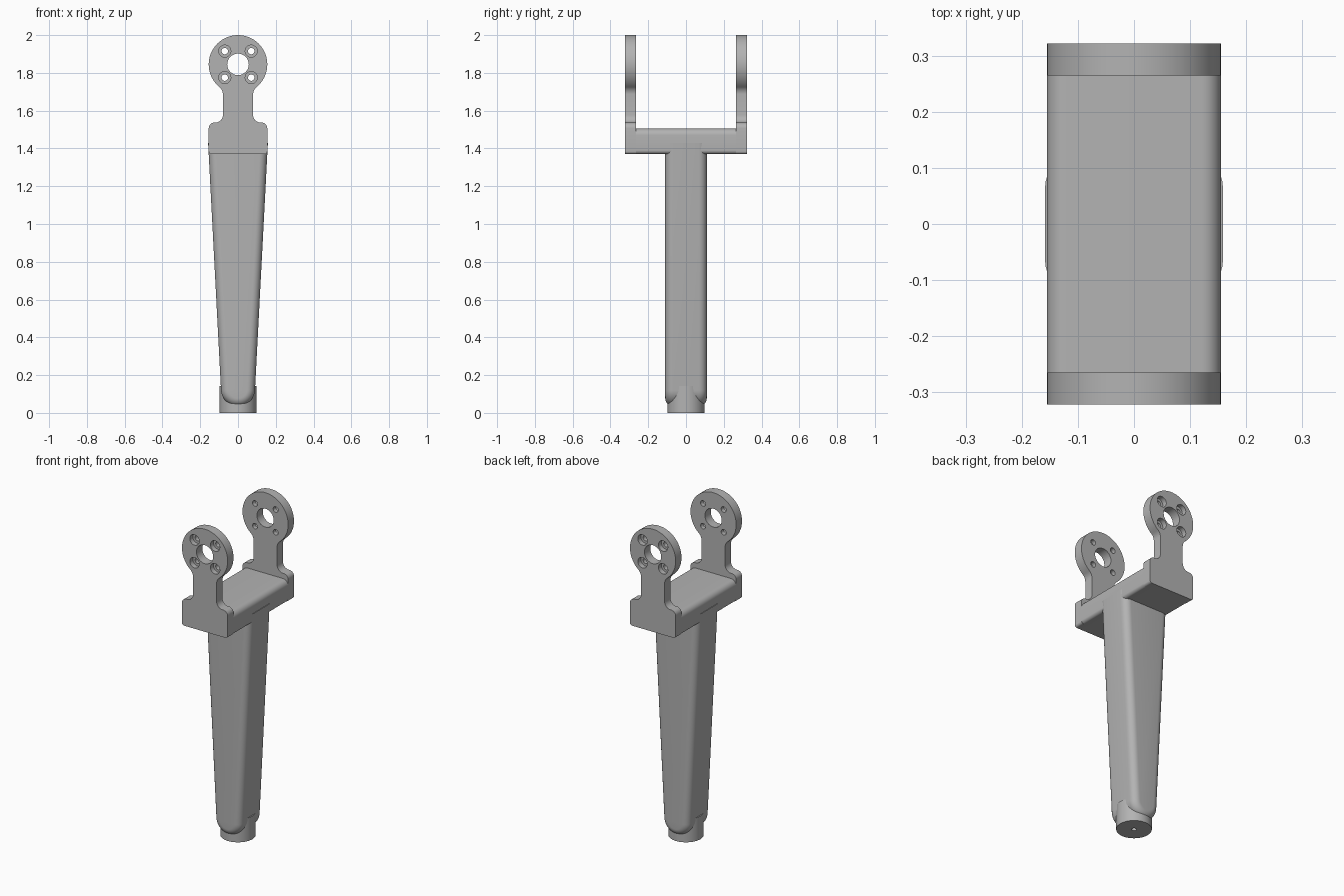
import bpy, bmesh
from math import pi, sin, cos, tan, atan, atan2, radians, hypot
from mathutils import Matrix

cube = bpy.data.objects.get("Cube")
if cube:
    bpy.data.objects.remove(cube, do_unlink=True)

# Single flat material
grey = bpy.data.materials.new("neutral_grey")
grey.use_nodes = True
GREY = (0.45, 0.45, 0.45, 1)
grey.diffuse_color = GREY
grey.node_tree.nodes["Principled BSDF"].inputs["Base Color"].default_value = GREY


def make_object(name, bm):
    bmesh.ops.recalc_face_normals(bm, faces=bm.faces)
    mesh = bpy.data.meshes.new(name)
    bm.to_mesh(mesh)
    bm.free()
    mesh.materials.append(grey)
    obj = bpy.data.objects.new(name, mesh)
    bpy.context.collection.objects.link(obj)
    return obj


def loft(name, rings):
    """Skin matching closed (x, z) outlines placed at given y, capped at both ends."""
    bm = bmesh.new()
    loops = [[bm.verts.new((x, y, z)) for x, z in outline] for y, outline in rings]
    for a, b in zip(loops, loops[1:]):
        for i in range(len(a)):
            j = (i + 1) % len(a)
            bm.faces.new((a[i], a[j], b[j], b[i]))
    bm.faces.new(loops[0])
    bm.faces.new(loops[-1])
    return make_object(name, bm)


def arc(cx, cz, r, start, end, steps=8):
    return [(cx + r * cos(start + (end - start) * i / steps),
             cz + r * sin(start + (end - start) * i / steps)) for i in range(steps + 1)]


def mirrored(half):
    """Close a right-hand outline with its reflection, skipping points on the axis."""
    return half + [(-x, z) for x, z in reversed(half) if x > 1e-6]


def add_cylinder(bm, r, depth, matrix, segments=32):
    bmesh.ops.create_cone(bm, cap_ends=True, segments=segments, radius1=r,
                          radius2=r, depth=depth, matrix=matrix)


def cut(obj, cylinders):
    """Subtract cylinders, each given as radius, depth and matrix."""
    bm = bmesh.new()
    for r, depth, matrix in cylinders:
        add_cylinder(bm, r, depth, matrix)
    cutter = make_object("hole_cutter", bm)
    cutter.hide_render = True
    mod = obj.modifiers.new("holes", "BOOLEAN")
    mod.operation, mod.solver, mod.object = "DIFFERENCE", "EXACT", cutter
    bpy.context.view_layer.objects.active = obj
    bpy.ops.object.modifier_apply(modifier=mod.name)
    bpy.data.objects.remove(cutter, do_unlink=True)


W = 0.155            # half width of the head
BOTTOM, DECK = 1.37, 1.505
EYE_Z = 1.845        # centre of the ear rings
INNER, OUTER = 0.265, 0.322
parts = []

# Ear plates: rounded foot, narrow neck and ring blended with fillets
NECK, BLEND, LEDGE = 0.08, 0.05, 1.537
bx = NECK + BLEND
bz = EYE_Z - ((W + BLEND) ** 2 - bx ** 2) ** 0.5
touch = atan2(bz - EYE_Z, bx)
ear_half = (arc(W - 0.015, BOTTOM + 0.015, 0.015, -pi / 2, 0)
            + arc(W - 0.03, LEDGE - 0.03, 0.03, 0, pi / 2)
            + arc(NECK + 0.04, LEDGE + 0.04, 0.04, -pi / 2, -pi)
            + arc(bx, bz, BLEND, pi, touch + pi)
            + arc(0, EYE_Z, W, touch, pi / 2, 32)[1:])
ear_outline = mirrored(ear_half)

turn = Matrix.Rotation(pi / 2, 4, "X")
bolts = [(sx * 0.07, EYE_Z + sz * 0.07) for sx in (-1, 1) for sz in (-1, 1)]
for name, side in (("front_ear", -1), ("back_ear", 1)):
    ear = loft(name, [(side * INNER, ear_outline), (side * OUTER, ear_outline)])
    place = lambda x, z, y: Matrix.Translation((x, side * y, z)) @ turn
    cut(ear, [(0.057, 0.3, place(0, EYE_Z, 0.29))]
        + [(0.017, 0.3, place(x, z, 0.29)) for x, z in bolts])
    cut(ear, [(0.032, 0.06, place(x, z, OUTER)) for x, z in bolts])
    parts.append(ear)

# Crossbar between the ears with rounded long edges
bar_outline = mirrored(arc(W - 0.02, BOTTOM + 0.02, 0.02, -pi / 2, 0)
                       + arc(W - 0.035, DECK - 0.035, 0.035, 0, pi / 2))
parts.append(loft("crossbar", [(-INNER - 0.005, bar_outline), (INNER + 0.005, bar_outline)]))

# Tapered column: U outline whose rim is rounded towards front and back
TIP_R, TIP_Z, TOP, DEPTH, RIM = 0.09, 0.125, 1.43, 0.11, 0.042
taper = atan((W - TIP_R) / (BOTTOM - TIP_Z))


def column_outline(inset):
    r = TIP_R - inset
    x = r / cos(taper) + (TOP - TIP_Z) * tan(taper)
    return mirrored(arc(0, TIP_Z, r, -pi / 2, -taper, 14)[0:] + [(x, TOP)])


steps = [i * pi / 2 / 8 for i in range(9)]
half_rings = [(DEPTH - RIM + RIM * sin(a), column_outline(RIM * (1 - cos(a)))) for a in steps]
parts.append(loft("column", [(-y, o) for y, o in reversed(half_rings)] + half_rings))

# Round foot socket with a small centre hole underneath
bm = bmesh.new()
add_cylinder(bm, 0.098, 0.142, Matrix.Translation((0, 0, 0.071)), 64)
foot = make_object("foot_socket", bm)
cut(foot, [(0.014, 0.12, Matrix.Translation((0, 0, -0.03)))])
parts.append(foot)

# Smooth curved surfaces while keeping sharp edges
bpy.ops.object.select_all(action="DESELECT")
for obj in parts:
    obj.select_set(True)
bpy.context.view_layer.objects.active = parts[0]
bpy.ops.object.shade_smooth_by_angle(angle=radians(30))
